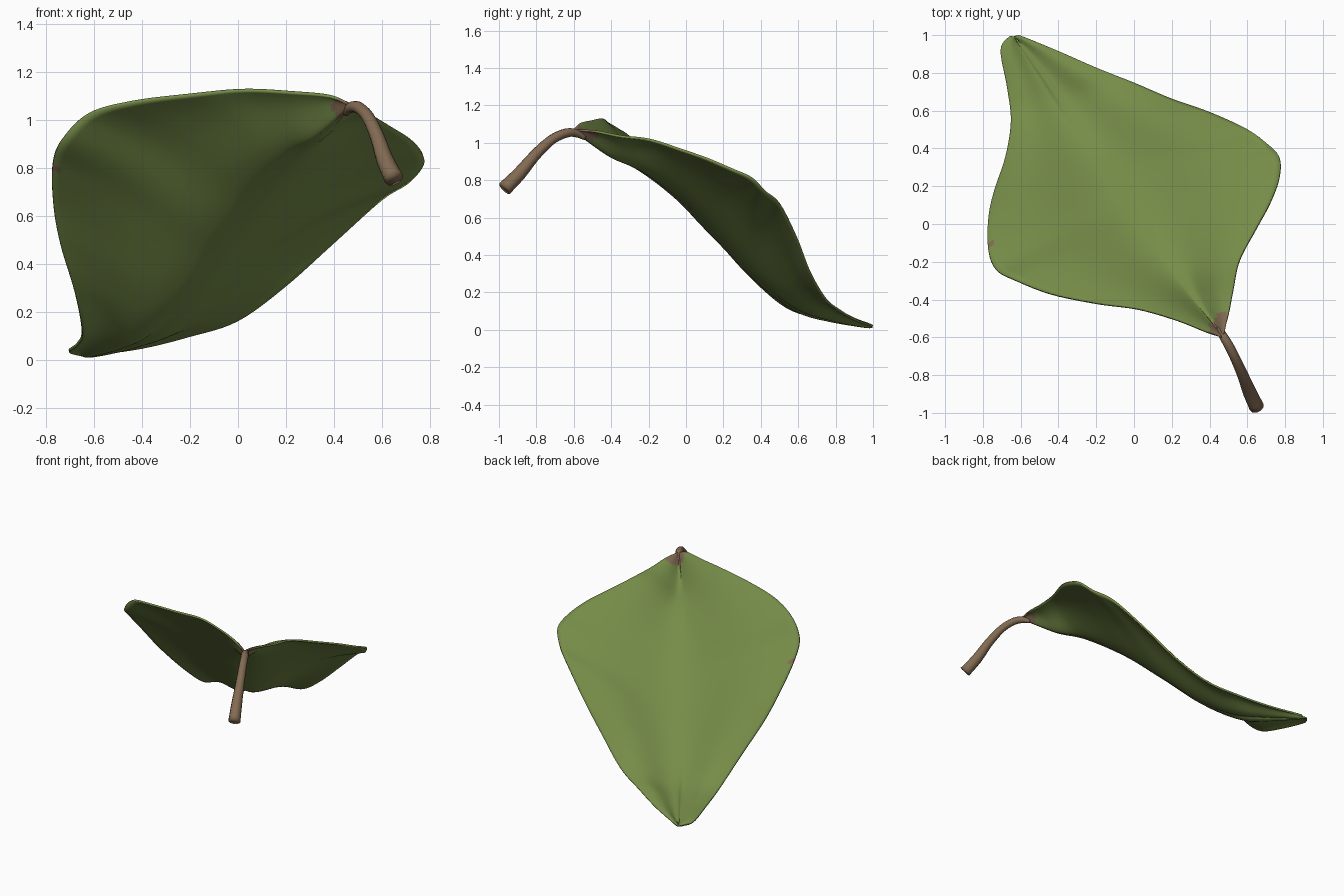
import bpy, bmesh, math
from mathutils import Vector as V

if "Cube" in bpy.data.objects:
    bpy.data.objects.remove(bpy.data.objects["Cube"])


def material(name, col):
    m = bpy.data.materials.new(name)
    m.diffuse_color = (*col, 1)
    m.use_nodes = True
    m.node_tree.nodes["Principled BSDF"].inputs["Base Color"].default_value = m.diffuse_color
    return m


GREEN = material("leaf green", (0.18, 0.262, 0.065))
BROWN = material("stem brown", (0.225, 0.145, 0.085))


def spline(pts, t):
    """Catmull-Rom point at t in 0..1 along the control points."""
    n = len(pts) - 1
    i = min(int(t * n), n - 1)
    f = t * n - i
    p0, p1, p2, p3 = (V(pts[min(max(i + k, 0), n)]) for k in (-1, 0, 1, 2))
    return 0.5 * (2 * p1 + (p2 - p0) * f + (2 * p0 - 5 * p1 + 4 * p2 - p3) * f * f
                  + (3 * p1 - p0 - 3 * p2 + p3) * f ** 3)


def finish(name, bm, mats):
    me = bpy.data.meshes.new(name)
    bmesh.ops.recalc_face_normals(bm, faces=bm.faces)
    for f in bm.faces:
        f.smooth = True
    bm.to_mesh(me)
    bm.free()
    ob = bpy.data.objects.new(name, me)
    bpy.context.collection.objects.link(ob)
    for m in mats:
        me.materials.append(m)
    return ob


# Leaf outline, both edges running from base to tip, and the sunken midrib
left = [(.46, -.6, 1.065), (.38, -.57, 1.10), (.23, -.51, 1.115), (.02, -.45, 1.125),
        (-.2, -.42, 1.105), (-.44, -.37, 1.075), (-.62, -.3, 1.025), (-.73, -.24, .92),
        (-.772, -.13, .82), (-.77, .03, .65), (-.74, .17, .48), (-.68, .35, .28),
        (-.65, .54, .12), (-.67, .72, .065), (-.705, .92, .035), (-.66, .99, .02)]
right = [(.475, -.58, 1.065), (.50, -.48, 1.06), (.525, -.35, 1.035), (.56, -.19, 1.015),
         (.65, -.02, .96), (.72, .11, .915), (.768, .24, .86), (.77, .35, .81),
         (.71, .42, .74), (.6, .5, .67), (.4, .59, .49), (.2, .66, .31),
         (0, .745, .165), (-.2, .825, .10), (-.4, .912, .05), (-.61, .998, .02)]
midrib = [(.467, -.59, 1.065), (.33, -.41, .935), (.22, -.24, .855), (.07, -.03, .695),
          (-.08, .19, .475), (-.22, .4, .255), (-.35, .59, .12), (-.48, .78, .06),
          (-.635, .993, .015)]

# Blade: a grid lofted left edge - midrib - right edge
ROWS, HALF = 90, 20
bm = bmesh.new()
grid = []
for r in range(ROWS + 1):
    t = r / ROWS
    mid = spline(midrib, t)
    # Broad trough along the midrib, wings arching outside it
    wave = 0.022 * math.sqrt(max(math.sin(math.pi * t), 0))
    row = []
    for c in range(-HALF, HALF + 1):
        s = abs(c) / HALF
        p = mid.lerp(spline(left if c < 0 else right, t), s)
        p.z -= wave * math.sin(2 * math.pi * s ** 0.7)
        row.append(bm.verts.new(p))
    grid.append(row)
for a, b in zip(grid, grid[1:]):
    for c in range(2 * HALF):
        bm.faces.new((a[c], a[c + 1], b[c + 1], b[c]))
# Brown blemish on the left edge and brown base
for f in bm.faces:
    p = f.calc_center_median()
    if (p - V((-.775, -.11, .8))).length < .036 or (p - V((.475, -.55, 1.06))).length < .08:
        f.material_index = 1
blade = finish("leaf_blade", bm, [GREEN, BROWN])
sol = blade.modifiers.new("thickness", 'SOLIDIFY')
sol.thickness, sol.offset = 0.012, 0

# Stem: tapered tube swelling at its cut end
path = [(.45, -.54, 1.025), (.468, -.585, 1.05), (.50, -.64, 1.052), (.54, -.72, 1.015),
        (.58, -.81, .93), (.612, -.89, .835), (.65, -.97, .755)]
radii = [.012, .022, .025, .026, .03, .036, .04]
STEPS, SIDES = 18, 10
bm = bmesh.new()
rings = []
for k in range(STEPS + 1):
    t = k / STEPS
    p = spline(path, t)
    tan = (spline(path, min(t + .02, 1)) - spline(path, max(t - .02, 0))).normalized()
    u = tan.cross(V((0, 0, 1))).normalized()
    w = u.cross(tan)
    q = t * (len(radii) - 1)
    i = min(int(q), len(radii) - 2)
    rad = radii[i] + (radii[i + 1] - radii[i]) * (q - i)
    rings.append([bm.verts.new(p + rad * (u * math.cos(a) + w * math.sin(a)))
                  for a in (2 * math.pi * j / SIDES for j in range(SIDES))])
for a, b in zip(rings, rings[1:]):
    for j in range(SIDES):
        bm.faces.new((a[j], a[(j + 1) % SIDES], b[(j + 1) % SIDES], b[j]))
bm.faces.new(rings[0])
bm.faces.new(rings[-1])
finish("leaf_stem", bm, [BROWN])
